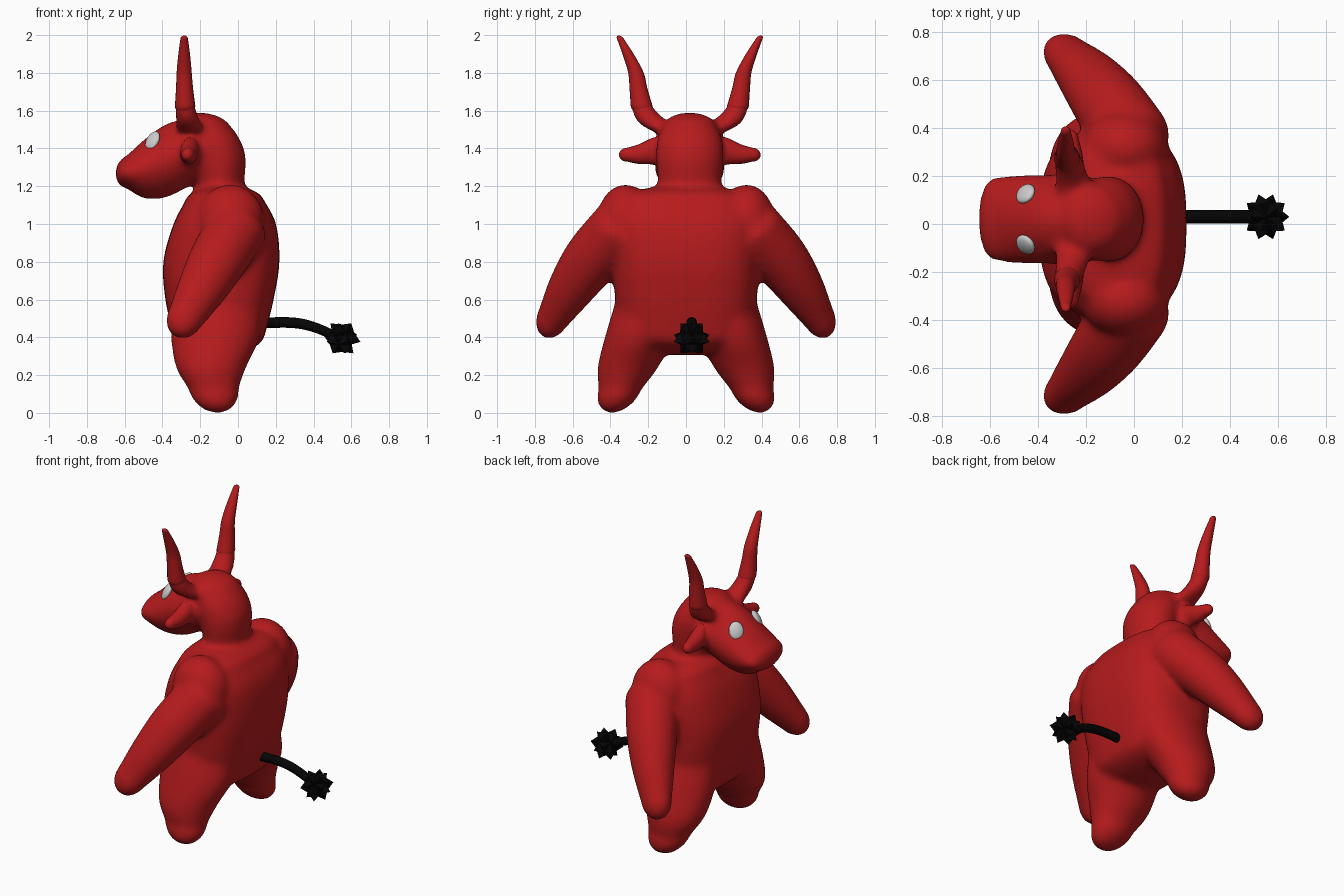
import bpy, bmesh, math
from mathutils import Vector, Matrix

if "Cube" in bpy.data.objects:
    bpy.data.objects.remove(bpy.data.objects["Cube"])

X, Y, Z = Vector((1, 0, 0)), Vector((0, 1, 0)), Vector((0, 0, 1))
HY = 0.02  # sideways offset of the head


def material(name, rgb):
    m = bpy.data.materials.new(name)
    m.diffuse_color = (*rgb, 1)
    m.use_nodes = True
    m.node_tree.nodes["Principled BSDF"].inputs["Base Color"].default_value = m.diffuse_color
    return m


RED = material("red skin", (0.47, 0.011, 0.012))
BLACK = material("black tail", (0.0015, 0.0015, 0.0015))
WHITE = material("eye grey white", (0.6, 0.6, 0.6))


def spline(rows, steps=5):
    """Catmull-Rom through rows of (x, y, z, ra, rb)."""
    p = [rows[0]] + list(rows) + [rows[-1]]
    out = []
    for i in range(1, len(p) - 2):
        for s in range(steps):
            t = s / steps
            out.append([0.5 * (2 * b + (c - a) * t + (2 * a - 5 * b + 4 * c - d) * t * t
                               + (3 * b - a - 3 * c + d) * t ** 3)
                        for a, b, c, d in zip(p[i - 1], p[i], p[i + 1], p[i + 2])])
    out.append(list(rows[-1]))
    return out


def loft(bm, rows, u, v, caps=(0.02, 0.02), power=2.0, seg=32):
    """Rounded tube through rows, with cross-sections in the u, v plane."""
    rows = spline(rows)

    def cap(end, prev, depth):
        d = (Vector(end[:3]) - Vector(prev[:3])).normalized() * depth
        rings = []
        for k in range(1, 6):
            a = k * math.pi / 12
            c = Vector(end[:3]) + d * math.sin(a)
            rings.append([*c, end[3] * math.cos(a), end[4] * math.cos(a)])
        return rings, Vector(end[:3]) + d

    first, pole0 = cap(rows[0], rows[1], caps[0])
    last, pole1 = cap(rows[-1], rows[-2], caps[1])
    rings = []
    for x, y, z, ra, rb in first[::-1] + rows + last:
        ring = []
        for i in range(seg):
            a = 2 * math.pi * i / seg
            c, s = math.cos(a), math.sin(a)
            c = math.copysign(abs(c) ** (2 / power), c)
            s = math.copysign(abs(s) ** (2 / power), s)
            ring.append(bm.verts.new(Vector((x, y, z)) + u * ra * c + v * rb * s))
        rings.append(ring)
    new = []
    for r0, r1 in zip(rings, rings[1:]):
        for i in range(seg):
            j = (i + 1) % seg
            new.append(bm.faces.new((r0[i], r0[j], r1[j], r1[i])))
    for ring, pole in ((rings[0], pole0), (rings[-1], pole1)):
        pv = bm.verts.new(pole)
        for i in range(seg):
            new.append(bm.faces.new((ring[i], ring[(i + 1) % seg], pv)))
    bmesh.ops.recalc_face_normals(bm, faces=new)


def ellipsoid(bm, loc, radii, rot=None):
    bmesh.ops.create_uvsphere(bm, u_segments=32, v_segments=20, radius=1,
                              matrix=Matrix.LocRotScale(Vector(loc), rot, Vector(radii)))


def finish(bm, name, mat, smooth=True, voxel=0, rounds=0):
    me = bpy.data.meshes.new(name)
    bm.to_mesh(me)
    bm.free()
    me.materials.append(mat)
    for p in me.polygons:
        p.use_smooth = smooth
    ob = bpy.data.objects.new(name, me)
    bpy.context.collection.objects.link(ob)
    if voxel:  # fuse the parts and soften the joints
        r = ob.modifiers.new("fuse", 'REMESH')
        r.mode, r.voxel_size, r.use_smooth_shade = 'VOXEL', voxel, True
        s = ob.modifiers.new("soften", 'SMOOTH')
        s.factor, s.iterations = 0.5, rounds
    return ob


def side(rows, sign, shift=0):
    return [(r[0], r[1] * sign + shift, *r[2:]) for r in rows]


leg = [(-0.11, 0.20, 0.6, 0.24, 0.17), (-0.12, 0.25, 0.4, 0.235, 0.18),
       (-0.143, 0.308, 0.24, 0.186, 0.16), (-0.13, 0.347, 0.13, 0.134, 0.115)]
arm = [(0.0, 0.35, 0.98, 0.16, 0.16), (-0.1, 0.495, 0.82, 0.155, 0.15),
       (-0.19, 0.61, 0.66, 0.132, 0.125), (-0.282, 0.708, 0.50, 0.098, 0.086)]
horn = [(-0.25, 0.10, 1.49, 0.085, 0.10), (-0.265, 0.195, 1.54, 0.068, 0.085),
        (-0.28, 0.255, 1.625, 0.054, 0.058), (-0.283, 0.272, 1.72, 0.045, 0.047),
        (-0.285, 0.285, 1.80, 0.04, 0.041), (-0.285, 0.322, 1.89, 0.032, 0.031),
        (-0.285, 0.367, 1.98, 0.02, 0.018)]
ear = [(-0.24, 0.13, 1.38, 0.06, 0.09), (-0.255, 0.2, 1.385, 0.05, 0.07),
       (-0.26, 0.27, 1.37, 0.045, 0.052), (-0.265, 0.33, 1.367, 0.035, 0.037)]

# Torso
bm = bmesh.new()
loft(bm, [(-0.10, 0, 0.42, 0.245, 0.35), (-0.098, 0, 0.6, 0.287, 0.375),
          (-0.088, 0, 0.8, 0.308, 0.39), (-0.07, 0, 1.0, 0.272, 0.40),
          (-0.07, 0, 1.12, 0.21, 0.36)], X, Y, (0.115, 0.085), 2.8)
# Neck and skull
loft(bm, [(-0.09, HY, 1.05, 0.12, 0.16), (-0.093, HY, 1.2, 0.125, 0.166),
          (-0.103, HY, 1.35, 0.145, 0.18), (-0.138, HY, 1.45, 0.148, 0.172),
          (-0.17, HY, 1.52, 0.13, 0.14)], X, Y, (0.03, 0.078))
# Muzzle, narrow along the bridge
loft(bm, [(-0.1, HY, 1.40, 0.15, 0.14), (-0.25, HY, 1.38, 0.182, 0.178),
          (-0.38, HY, 1.335, 0.187, 0.196), (-0.5, HY, 1.29, 0.184, 0.155),
          (-0.59, HY, 1.275, 0.175, 0.085)], Y, Z, (0.05, 0.06), 1.75)
# Limbs, shoulders and the roots of horns and ears
for s in (-1, 1):
    loft(bm, side(leg, s), X, Y, (0.05, 0.142))
    path = side(arm, s)
    d = (Vector(path[-1][:3]) - Vector(path[0][:3])).normalized()
    u = d.cross(Y).normalized()
    loft(bm, path, u, d.cross(u), (0.08, 0.115))
    ellipsoid(bm, (-0.04, 0.32 * s, 1.02), (0.18, 0.15, 0.19))
    loft(bm, side(horn[:5], s, HY), X, Y, (0.03, 0.02))
    loft(bm, side(ear[:3], s, HY), X, Z, (0.03, 0.02))
body = finish(bm, "body", RED, voxel=0.016, rounds=18)

bpy.context.view_layer.update()
skin = body.evaluated_get(bpy.context.evaluated_depsgraph_get())
for s, label in ((-1, "left"), (1, "right")):
    # Horns and ears
    bm = bmesh.new()
    loft(bm, side(horn[2:], s, HY), X, Y, (0.05, 0.02), seg=20)
    finish(bm, label + "_horn", RED)
    bm = bmesh.new()
    loft(bm, side(ear, s, HY), X, Z, (0.03, 0.045), seg=20)
    finish(bm, label + "_ear", RED)
    # Eye: forward-facing oval set into the skin above the muzzle
    look = Vector((-0.72, 0.58 * s, 0.38)).normalized()
    target = Vector((-0.435, HY + 0.092 * s, 1.43))
    ok, loc, nor, _ = skin.ray_cast(target + look * 0.5, -look)
    bm = bmesh.new()
    ellipsoid(bm, loc, (0.045, 0.056, 0.022), (look + nor * 0.4).to_track_quat('Z', 'Y'))
    finish(bm, label + "_eye", WHITE)

# Tail
bm = bmesh.new()
loft(bm, [(0.1, 0.03, 0.475, 0.028, 0.028), (0.28, 0.03, 0.478, 0.028, 0.028),
          (0.4, 0.03, 0.455, 0.028, 0.028), (0.53, 0.03, 0.40, 0.028, 0.028)],
     Y, Z, (0.01, 0.01), seg=16)
finish(bm, "tail", BLACK)

# Spiked ball on the tail tip
bm = bmesh.new()
bmesh.ops.create_icosphere(bm, subdivisions=1, radius=0.072)
for v in bmesh.ops.poke(bm, faces=bm.faces[:])["verts"]:
    v.co = v.co.normalized() * 0.1
bmesh.ops.translate(bm, verts=bm.verts[:], vec=(0.55, 0.03, 0.395))
finish(bm, "tail_spike_ball", BLACK, smooth=False)
